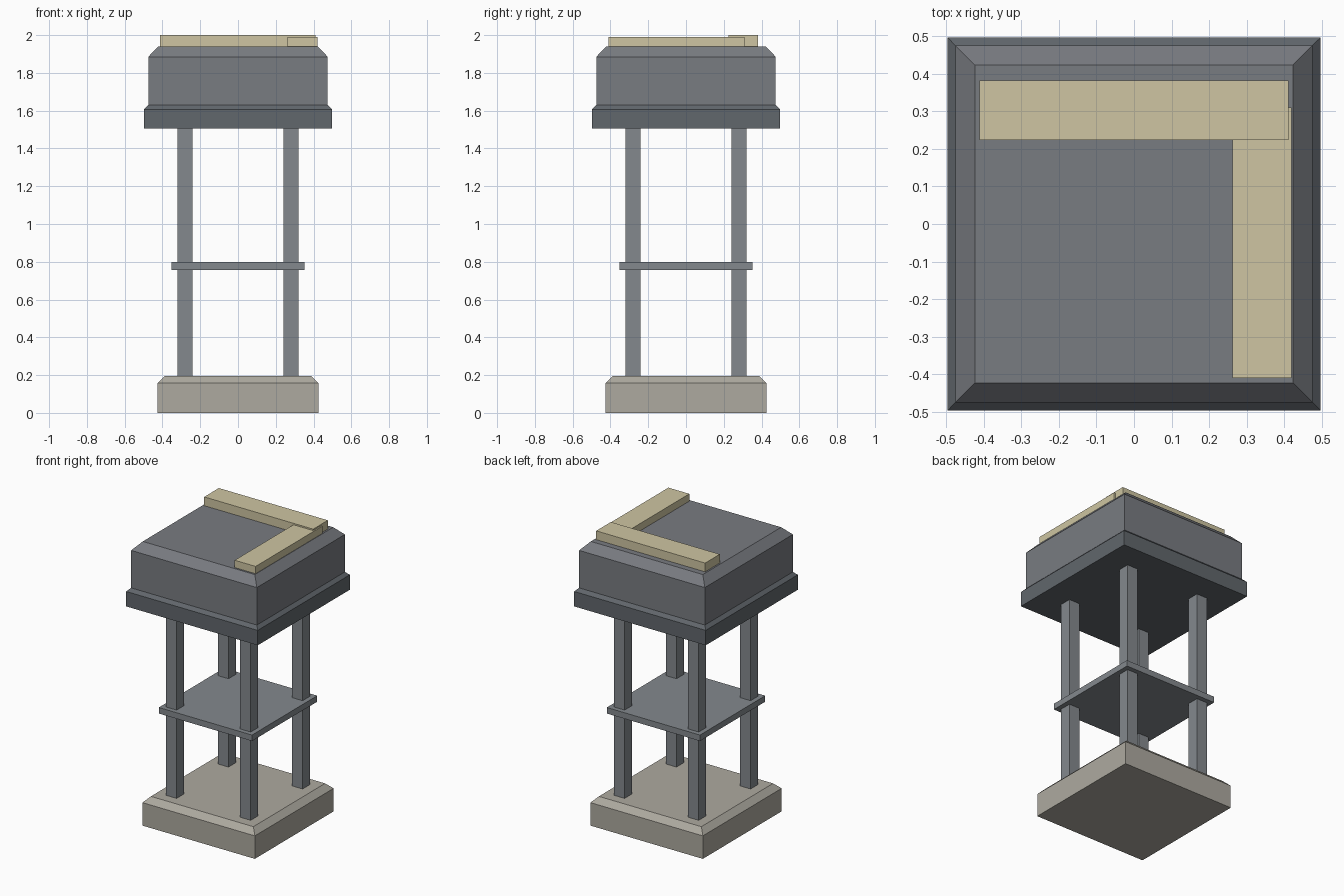
import bpy, bmesh

if "Cube" in bpy.data.objects:
    bpy.data.objects.remove(bpy.data.objects["Cube"])


def material(name, rgb):
    m = bpy.data.materials.new(name)
    m.diffuse_color = (*rgb, 1)
    m.use_nodes = True
    m.node_tree.nodes["Principled BSDF"].inputs["Base Color"].default_value = m.diffuse_color
    return m


STONE = material("stone", (0.42, 0.40, 0.35))
STEEL = material("steel", (0.23, 0.25, 0.27))
DARK = material("dark_steel", (0.12, 0.135, 0.15))
BODY = material("head_grey", (0.19, 0.20, 0.22))
TAN = material("tan", (0.62, 0.56, 0.36))


def square_stack(name, profile, mat):
    """Closed square solid from (half width, height) levels."""
    bm = bmesh.new()
    rings = [[bm.verts.new((sx * h, sy * h, z))
              for sx, sy in ((-1, -1), (1, -1), (1, 1), (-1, 1))]
             for h, z in profile]
    bm.faces.new(rings[0][::-1])
    bm.faces.new(rings[-1])
    for low, high in zip(rings, rings[1:]):
        for i in range(4):
            j = (i + 1) % 4
            bm.faces.new((low[i], low[j], high[j], high[i]))
    me = bpy.data.meshes.new(name)
    bm.to_mesh(me)
    bm.free()
    ob = bpy.data.objects.new(name, me)
    me.materials.append(mat)
    bpy.context.collection.objects.link(ob)
    return ob


def box(name, x, y, z, mat):
    """Box from (min, max) ranges on each axis."""
    ob = square_stack(name, [(0.5, -0.5), (0.5, 0.5)], mat)
    ob.location = [sum(r) / 2 for r in (x, y, z)]
    ob.scale = [r[1] - r[0] for r in (x, y, z)]
    return ob


# Chamfered footing
square_stack("base", [(0.425, 0), (0.425, 0.157), (0.387, 0.195)], STONE)

# Four legs and the middle shelf
for side, sx in (("left", -1), ("right", 1)):
    for end, sy in (("front", -1), ("back", 1)):
        cx, cy = 0.28 * sx, 0.28 * sy
        box(f"{end}_{side}_leg", (cx - 0.04, cx + 0.04),
            (cy - 0.04, cy + 0.04), (0.195, 1.505), STEEL)
square_stack("shelf", [(0.352, 0.757), (0.352, 0.798)], STEEL)

# Head: dark rim below, chamfered body above
square_stack("head_rim", [(0.497, 1.505), (0.497, 1.607), (0.475, 1.629)], DARK)
square_stack("head_body", [(0.475, 1.629), (0.475, 1.885), (0.423, 1.94)], BODY)

# Two raised strips forming an L on the top
box("back_strip", (-0.412, 0.411), (0.224, 0.382), (1.94, 2.0), TAN)
box("right_strip", (0.262, 0.42), (-0.41, 0.31), (1.94, 1.99), TAN)
